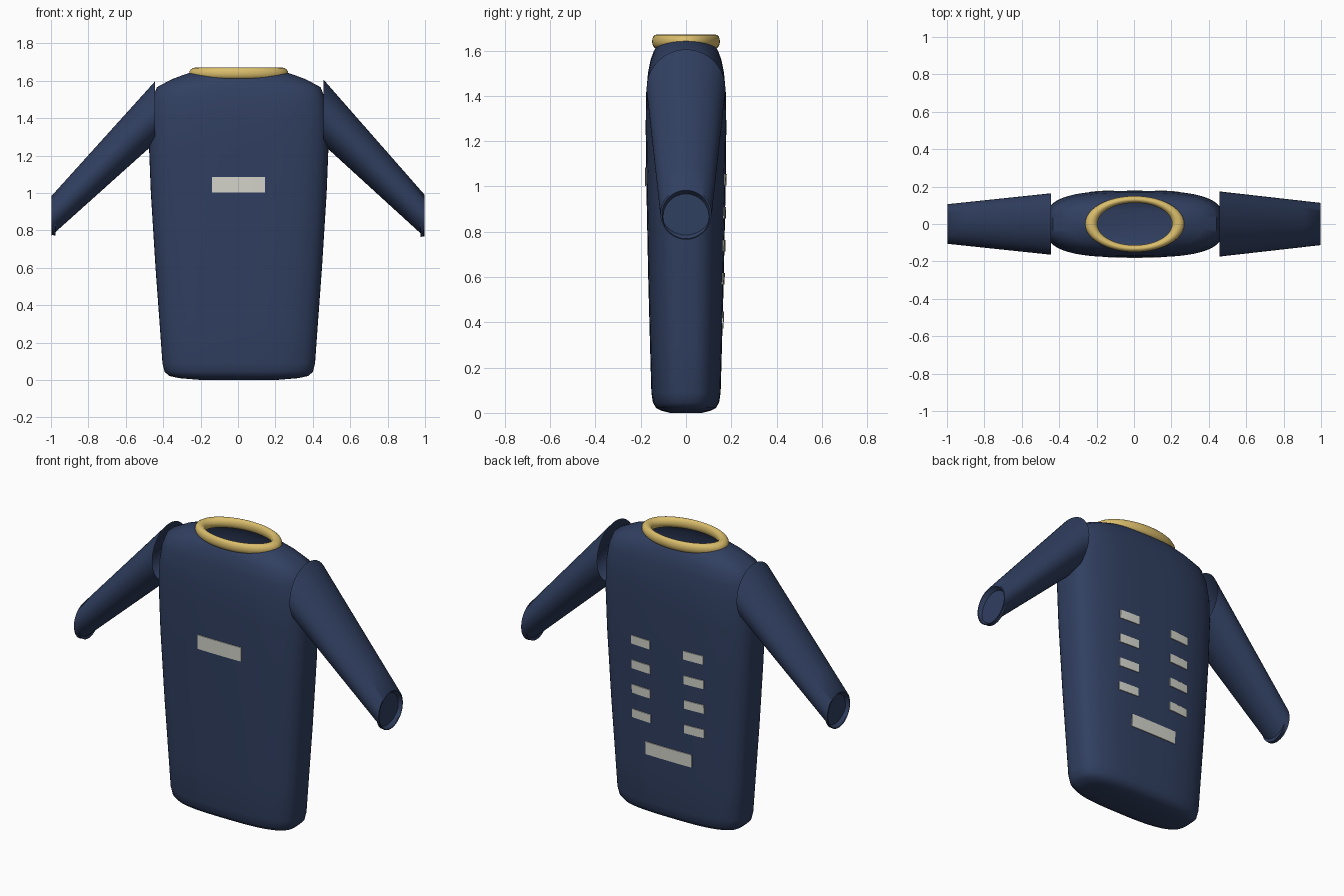
import bpy, bmesh
from math import sin, cos, pi, radians

cube = bpy.data.objects.get("Cube")
if cube:
    bpy.data.objects.remove(cube, do_unlink=True)


def material(name, rgb):
    mat = bpy.data.materials.new(name)
    mat.use_nodes = True
    mat.diffuse_color = (*rgb, 1)
    mat.node_tree.nodes["Principled BSDF"].inputs["Base Color"].default_value = (*rgb, 1)
    return mat


NAVY = material("navy cloth", (0.03, 0.05, 0.118))
GOLD = material("gold trim", (0.7, 0.51, 0.15))
PALE = material("pale grey print", (0.66, 0.66, 0.6))
CX = 0.004


def finish(name, bm, mat, angle=40):
    bmesh.ops.recalc_face_normals(bm, faces=bm.faces)
    mesh = bpy.data.meshes.new(name)
    bm.to_mesh(mesh)
    bm.free()
    mesh.materials.append(mat)
    obj = bpy.data.objects.new(name, mesh)
    bpy.context.collection.objects.link(obj)
    bpy.ops.object.select_all(action="DESELECT")
    bpy.context.view_layer.objects.active = obj
    obj.select_set(True)
    bpy.ops.object.shade_smooth_by_angle(angle=radians(angle))
    return obj


def loft(rings, cap_start=False, cap_end=False):
    """Skin a list of closed point rings."""
    bm = bmesh.new()
    loops = [[bm.verts.new(p) for p in ring] for ring in rings]
    count = len(loops[0])
    for low, high in zip(loops, loops[1:]):
        for i in range(count):
            j = (i + 1) % count
            bm.faces.new((low[i], low[j], high[j], high[i]))
    if cap_start:
        bm.faces.new(loops[0])
    if cap_end:
        bm.faces.new(loops[-1])
    return bm


def power(value, exponent):
    return abs(value) ** exponent * (1 if value >= 0 else -1)


# Torso: height, half width, half depth, squareness, dip at front and back
TORSO = [
    (0.0, 0.2, 0.07, 2.8, 0), (0.01, 0.32, 0.11, 3, 0), (0.022, 0.373, 0.132, 3, 0),
    (0.045, 0.397, 0.146, 3, 0), (0.09, 0.408, 0.153, 3, 0), (0.3, 0.423, 0.159, 3, 0),
    (0.6, 0.445, 0.167, 3, 0), (1.0, 0.47, 0.175, 3, 0), (1.25, 0.48, 0.178, 3, 0),
    (1.4, 0.476, 0.177, 3, 0), (1.5, 0.463, 0.168, 2.9, 0), (1.565, 0.438, 0.156, 2.8, 0.005),
    (1.607, 0.36, 0.142, 2.5, 0.01), (1.635, 0.285, 0.13, 2.2, 0.015),
    (1.65, 0.235, 0.12, 2, 0.02), (1.648, 0.208, 0.114, 2, 0.015),
]


def torso_ring(z, a, b, n, dip, sides=64):
    ring = []
    for i in range(sides):
        t = 2 * pi * i / sides
        ring.append((CX + a * power(cos(t), 2 / n), b * power(sin(t), 2 / n),
                     z - dip * sin(t) ** 2))
    return ring


def torso_depth(x, z):
    """Half depth of the torso at a point on its front or back."""
    for lo, hi in zip(TORSO, TORSO[1:]):
        if lo[0] <= z <= hi[0]:
            f = (z - lo[0]) / (hi[0] - lo[0])
            a, b, n = (lo[k] + f * (hi[k] - lo[k]) for k in (1, 2, 3))
            return b * (1 - abs((x - CX) / a) ** n) ** (1 / n)


finish("torso", loft([torso_ring(*s) for s in TORSO], cap_start=True), NAVY)

# Collar: a squashed ring round the neck opening
collar = []
for i in range(64):
    t = 2 * pi * i / 64
    tube = [2 * pi * k / 16 for k in range(16)]
    collar.append([(CX + 0.2325 * cos(t) * (1 + 0.14 * cos(p)),
                    0.1315 * sin(t) * (1 + 0.14 * cos(p)),
                    1.64 + 0.03 * sin(p)) for p in tube])
finish("collar", loft(collar + collar[:1]), GOLD, 60)


# Sleeves: slanted tapering tubes, open at the shoulder, with a recessed cuff end
def sleeve(name, side, start, start_r, end_r):
    sections = []
    for k in range(7):
        f = k / 6
        sections.append((start + f * (0.997 - start), 1.431 - f * 0.553,
                         start_r + f * (end_r - start_r)))
    sections += [(0.998, 0.876, end_r - 0.006), (0.975, 0.866, end_r - 0.012)]
    rings = [[(side * x, r * cos(2 * pi * i / 40), z + r * sin(2 * pi * i / 40))
              for i in range(40)] for x, z, r in sections]
    finish(name, loft(rings, cap_end=True), NAVY)


sleeve("left_sleeve", 1, 0.458, 0.174, 0.113)
sleeve("right_sleeve", -1, 0.445, 0.164, 0.106)


# Printed panels: thin plates that follow the cloth
def panel(name, x, z, width, height, side):
    rings = []
    for k in range(13):
        px = x + width * (k / 12 - 0.5)
        ring = []
        for dz, lift in ((-0.5, -0.003), (0.5, -0.003), (0.5, 0.005), (-0.5, 0.005)):
            pz = z + dz * height
            ring.append((px, side * (torso_depth(px, pz) + lift), pz))
        rings.append(ring)
    finish(name, loft(rings, True, True), PALE)


panel("chest_panel", 0.003, 1.043, 0.285, 0.083, -1)
panel("lower_back_panel", 0.0, 0.41, 0.3, 0.075, 1)
for row in range(4):
    for label, x in (("left", 0.175), ("right", -0.17)):
        panel(f"back_{label}_panel_{row + 1}", x, 1.03 - 0.146 * row, 0.125, 0.05, 1)
